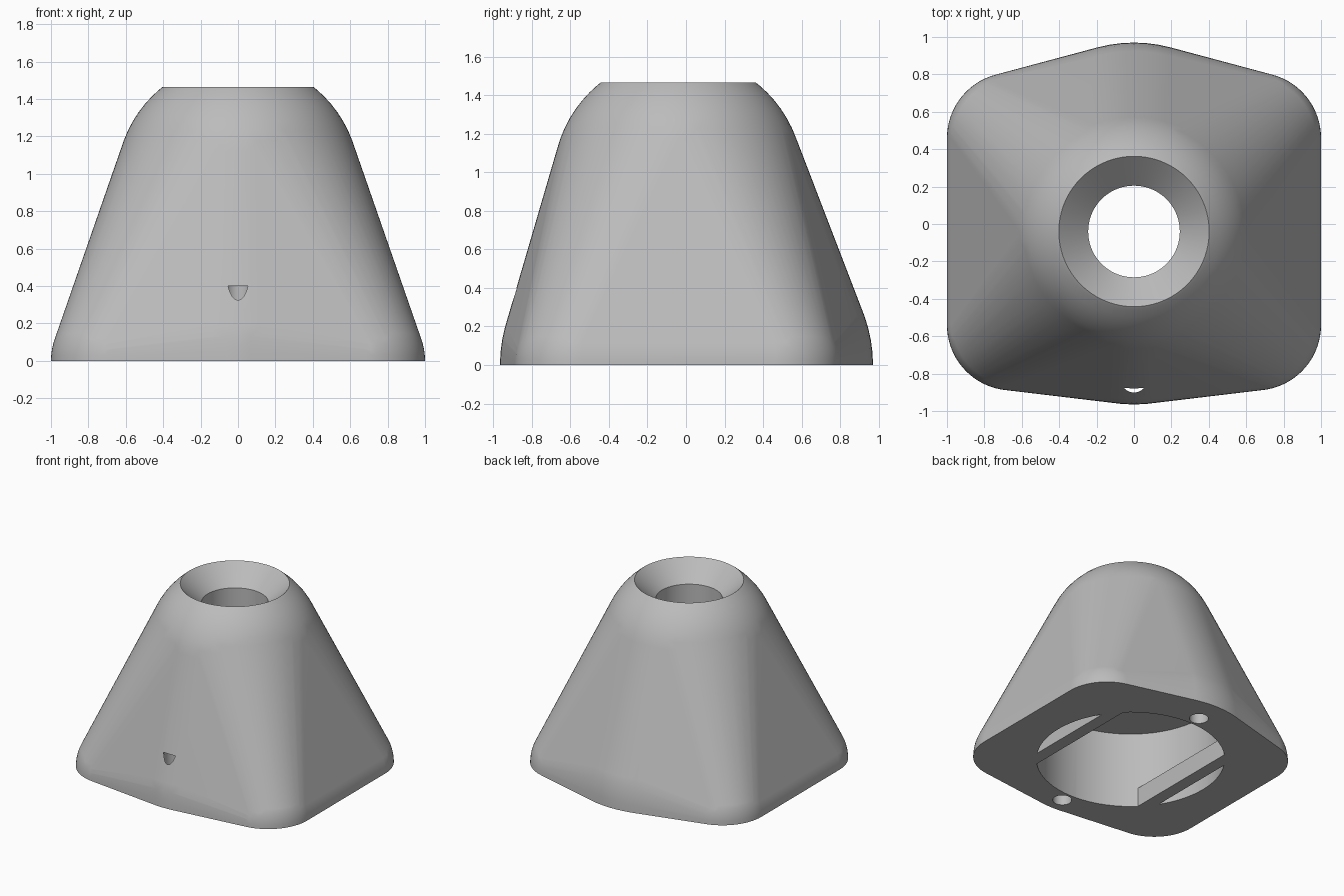
import bpy, bmesh, math
from mathutils import Matrix, Vector

cube = bpy.data.objects.get("Cube")
if cube:
    bpy.data.objects.remove(cube, do_unlink=True)

TOP = 1.465
AXIS_Y = -0.04

grey = bpy.data.materials.new("plain_grey")
grey.use_nodes = True
grey.diffuse_color = (0.5, 0.5, 0.5, 1)
grey.node_tree.nodes["Principled BSDF"].inputs["Base Color"].default_value = (0.5, 0.5, 0.5, 1)


def new_object(name, bm):
    mesh = bpy.data.meshes.new(name)
    bm.to_mesh(mesh)
    bm.free()
    obj = bpy.data.objects.new(name, mesh)
    mesh.materials.append(grey)
    bpy.context.collection.objects.link(obj)
    return obj


def sphere_points(center, radius):
    """Points of the upper half of a sphere."""
    bm = bmesh.new()
    bmesh.ops.create_uvsphere(bm, u_segments=72, v_segments=36, radius=radius)
    points = [v.co + Vector(center) for v in bm.verts if v.co.z > -0.001]
    bm.free()
    return points


def cutter(name, x, y, profile):
    """Round cutter from a stack of (radius, z) rings."""
    bm = bmesh.new()
    rings = []
    for radius, z in profile:
        ring = bmesh.ops.create_circle(
            bm, segments=72, radius=radius, matrix=Matrix.Translation((x, y, z)))
        rings.append(ring["verts"])
    n = len(rings[0])
    for low, high in zip(rings, rings[1:]):
        for i in range(n):
            j = (i + 1) % n
            bm.faces.new((low[i], low[j], high[j], high[i]))
    bm.faces.new(rings[0])
    bm.faces.new(rings[-1])
    bmesh.ops.recalc_face_normals(bm, faces=bm.faces)
    return new_object(name, bm)


def combine(target, other, operation):
    """Apply a boolean and discard the helper object."""
    other.hide_render = True
    mod = target.modifiers.new(other.name, 'BOOLEAN')
    mod.operation = operation
    mod.solver = 'EXACT'
    mod.object = other
    bpy.context.view_layer.objects.active = target
    bpy.ops.object.modifier_apply(modifier=mod.name)
    bpy.data.objects.remove(other, do_unlink=True)


# Tapered shell: hull around corner, front, back and crown spheres
points = sphere_points((0, AXIS_Y, 0.955), 0.65)
for side in (-1, 1):
    points += sphere_points((side * 0.65, 0.46, 0), 0.35)
    points += sphere_points((side * 0.65, -0.54, 0), 0.35)
points += sphere_points((0, 0.22, 0), 0.75)
points += sphere_points((0, -0.215, 0), 0.75)

bm = bmesh.new()
for p in points:
    bm.verts.new(p)
hull = bmesh.ops.convex_hull(bm, input=bm.verts)
inside = [v for v in bm.verts if not v.link_faces]
bmesh.ops.delete(bm, geom=inside, context='VERTS')
bmesh.ops.dissolve_limit(bm, angle_limit=0.002, verts=bm.verts, edges=bm.edges)

# Flat top
cut = bmesh.ops.bisect_plane(bm, geom=bm.verts[:] + bm.edges[:] + bm.faces[:],
                             plane_co=(0, 0, TOP), plane_no=(0, 0, 1), clear_outer=True)
rim = [e for e in cut["geom_cut"] if isinstance(e, bmesh.types.BMEdge)]
bmesh.ops.edgeloop_fill(bm, edges=rim)
bmesh.ops.recalc_face_normals(bm, faces=bm.faces)
shell = new_object("tapered_shell", bm)

# Crossbars spanning the base opening
bars = []
for side in (-1, 1):
    bm = bmesh.new()
    bmesh.ops.create_cube(bm, size=1, matrix=Matrix.Translation((side * 0.54, AXIS_Y, 0.05))
                          @ Matrix.Diagonal((0.10, 1.3, 0.21, 1)))
    bars.append(new_object("crossbar", bm))

# Chamber below, with the crossbars left standing in it
chamber = cutter("chamber_cutter", 0, AXIS_Y, [(0.70, -0.05), (0.70, 0.62)])
for bar in bars:
    combine(chamber, bar, 'DIFFERENCE')
combine(shell, chamber, 'DIFFERENCE')

# Central bore with countersunk mouth
combine(shell, cutter("bore_cutter", 0, AXIS_Y,
                      [(0.245, 0.5), (0.245, TOP - 0.15), (0.402, TOP), (0.454, TOP + 0.05)]),
        'DIFFERENCE')

# Screw holes at front and back of the base
for side in (-1, 1):
    combine(shell, cutter("screw_hole_cutter", 0, AXIS_Y + side * 0.79,
                          [(0.071, -0.05), (0.071, 0.4)]), 'DIFFERENCE')

# Smooth shading with crisp edges
bpy.ops.object.select_all(action='DESELECT')
shell.select_set(True)
bpy.context.view_layer.objects.active = shell
bpy.ops.object.shade_smooth_by_angle(angle=math.radians(30))
weighted = shell.modifiers.new("weighted_normals", 'WEIGHTED_NORMAL')
weighted.keep_sharp = True
